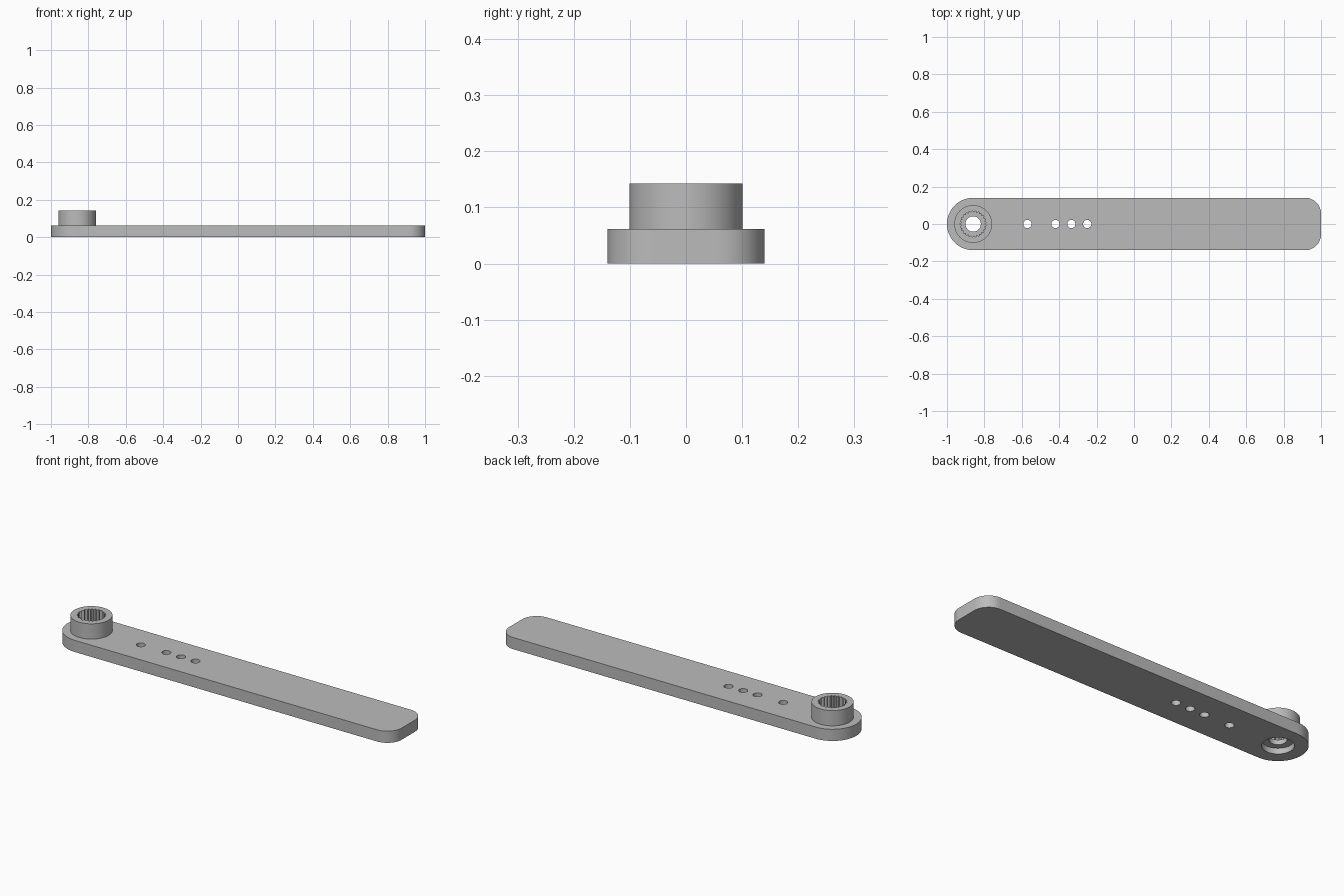
import bpy, bmesh
from math import sin, cos, pi, radians

cube = bpy.data.objects.get("Cube")
if cube:
    bpy.data.objects.remove(cube, do_unlink=True)

HALF_W, PLATE_TOP, BOSS_TOP = 0.14, 0.062, 0.143
HUB_X = -1 + HALF_W
CORNER = 0.085

grey = bpy.data.materials.new("plain grey")
grey.use_nodes = True
colour = (0.5, 0.5, 0.5, 1)
grey.diffuse_color = colour
grey.node_tree.nodes["Principled BSDF"].inputs["Base Color"].default_value = colour


def arc(cx, cy, r, start, end, steps):
    angles = [radians(start + (end - start) * i / steps) for i in range(steps + 1)]
    return [(cx + r * cos(a), cy + r * sin(a)) for a in angles]


def circle(x, r, steps=64):
    return arc(x, 0, r, 0, 360, steps)[:-1]


def prism(name, outline, z0, z1):
    """Extrude a flat outline upwards from z0 to z1."""
    bm = bmesh.new()
    face = bm.faces.new([bm.verts.new((x, y, z0)) for x, y in outline])
    top = bmesh.ops.extrude_face_region(bm, geom=[face])["geom"]
    bmesh.ops.translate(bm, vec=(0, 0, z1 - z0),
                        verts=[v for v in top if isinstance(v, bmesh.types.BMVert)])
    bmesh.ops.recalc_face_normals(bm, faces=bm.faces)
    mesh = bpy.data.meshes.new(name)
    bm.to_mesh(mesh)
    bm.free()
    mesh.materials.append(grey)
    ob = bpy.data.objects.new(name, mesh)
    bpy.context.collection.objects.link(ob)
    return ob


def combine(target, other, operation):
    """Apply a boolean and discard the helper."""
    bpy.context.view_layer.objects.active = target
    mod = target.modifiers.new(operation, "BOOLEAN")
    mod.operation, mod.solver, mod.object = operation, "EXACT", other
    bpy.ops.object.modifier_apply(modifier=mod.name)
    bpy.data.objects.remove(other, do_unlink=True)


# Flat arm: full round at the hub end, rounded corners at the tip
c, y = 1 - CORNER, HALF_W - CORNER
outline = (arc(HUB_X, 0, HALF_W, 90, 270, 40)
           + arc(c, -y, CORNER, -90, 0, 16) + arc(c, y, CORNER, 0, 90, 16))
arm = prism("servo_arm", outline, 0, PLATE_TOP)

# Raised hub
combine(arm, prism("hub", circle(HUB_X, 0.101), 0.03, BOSS_TOP), "UNION")

# Toothed socket in the hub, with alternating root and tip radii
TEETH = 25
socket = []
for i in range(TEETH * 2):
    r = 0.071 if i % 2 else 0.062
    a = pi * i / TEETH
    socket.append((HUB_X + r * cos(a), r * sin(a)))
combine(arm, prism("socket_cutter", socket, 0.055, 0.2), "DIFFERENCE")

# Screw bore and the recess beneath it
combine(arm, prism("bore_cutter", circle(HUB_X, 0.041), -0.1, 0.2), "DIFFERENCE")
combine(arm, prism("recess_cutter", circle(HUB_X, 0.075), -0.1, 0.03), "DIFFERENCE")

# Linkage holes along the arm
for x in (-0.57, -0.42, -0.335, -0.25):
    combine(arm, prism("hole_cutter", circle(x, 0.022, 32), -0.1, 0.2), "DIFFERENCE")

bpy.ops.object.select_all(action="DESELECT")
arm.select_set(True)
bpy.context.view_layer.objects.active = arm
bpy.ops.object.shade_smooth_by_angle(angle=radians(30))
